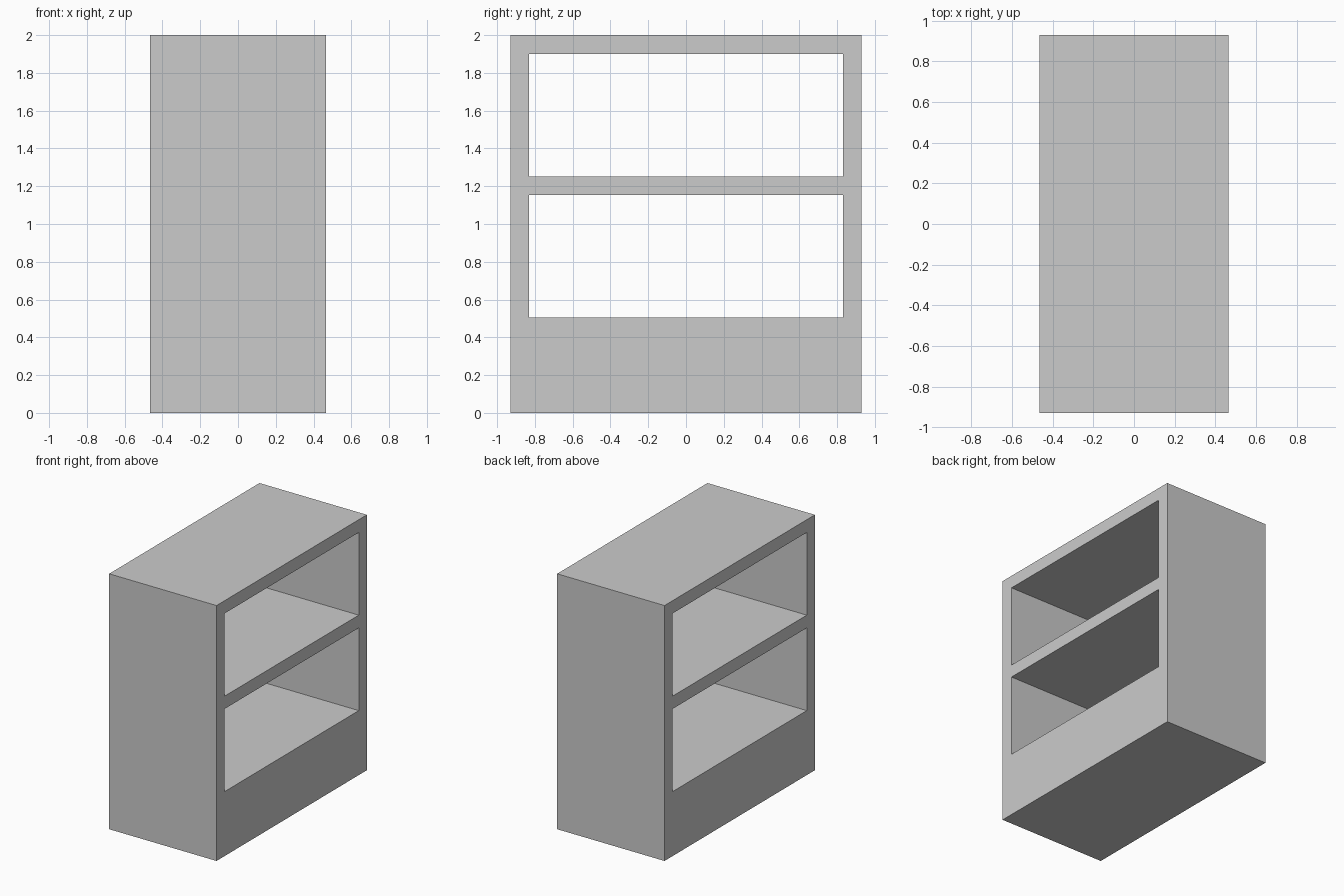
import bpy

if "Cube" in bpy.data.objects:
    bpy.data.objects.remove(bpy.data.objects["Cube"])

DEPTH, WIDTH, HEIGHT = 0.93, 1.86, 2.0   # x, y, z
WALL = 0.10                              # sides, top and shelf thickness
BASE = 0.505                             # height of the solid plinth
BAYS = 2
BAY_H = (HEIGHT - BASE - WALL * BAYS) / BAYS


def box(name, size, z_bottom):
    """Box centred on x and y, resting on z_bottom."""
    bpy.ops.mesh.primitive_cube_add(size=1, location=(0, 0, z_bottom + size[2] / 2))
    obj = bpy.context.object
    obj.name = name
    obj.scale = size
    bpy.ops.object.transform_apply(location=True, rotation=False, scale=True)
    return obj


# Solid cabinet body
body = box("shelf_cabinet", (DEPTH, WIDTH, HEIGHT), 0)

# Open bays cut straight through from side to side
for i in range(BAYS):
    z = BASE + i * (BAY_H + WALL)
    cutter = box("bay_cutter", (DEPTH + 0.2, WIDTH - 2 * WALL, BAY_H), z)
    cutter.hide_render = True
    mod = body.modifiers.new("bay", 'BOOLEAN')
    mod.operation = 'DIFFERENCE'
    mod.solver = 'EXACT'
    mod.object = cutter
    bpy.context.view_layer.objects.active = body
    bpy.ops.object.modifier_apply(modifier=mod.name)
    bpy.data.objects.remove(cutter, do_unlink=True)
